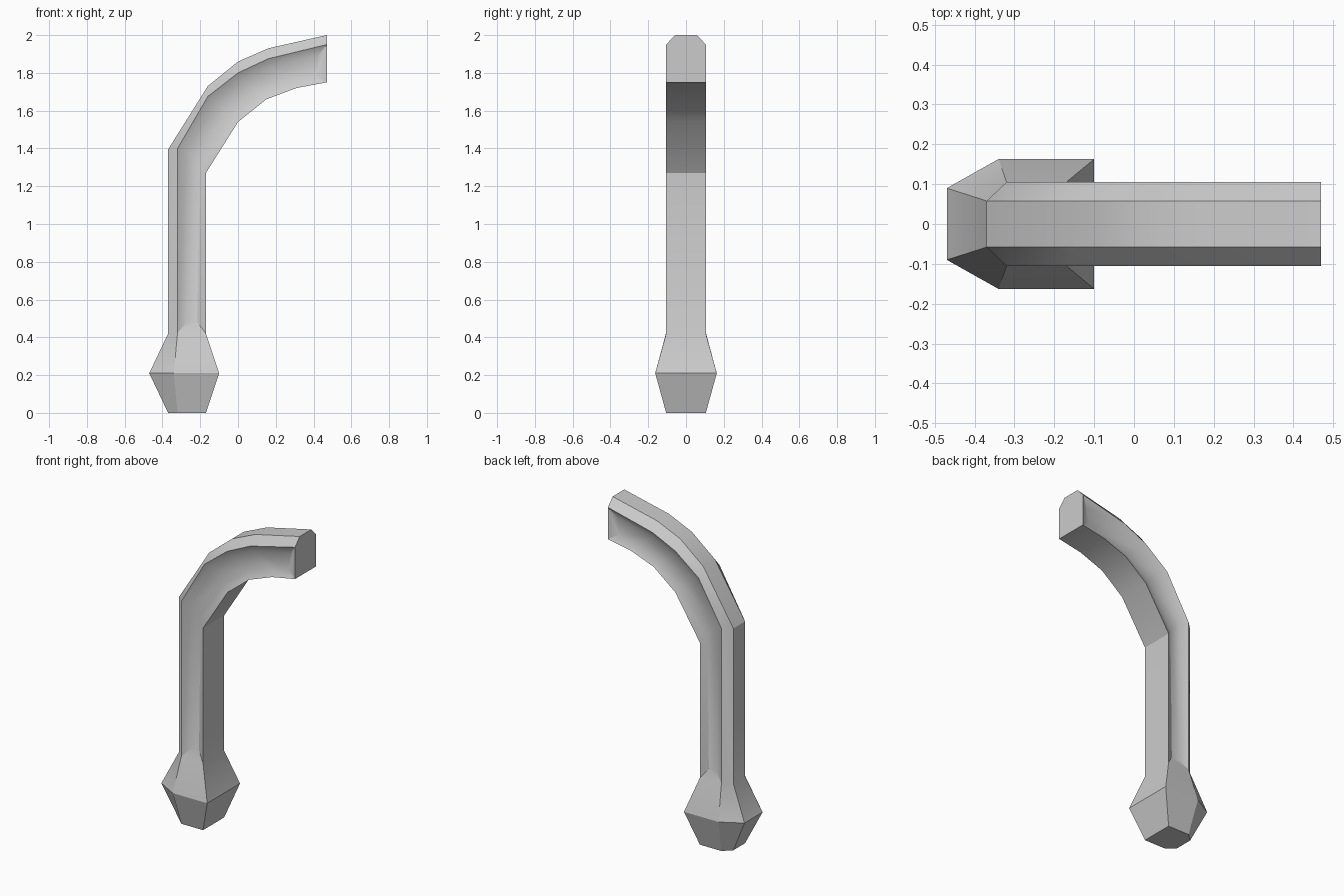
import bpy, bmesh, math

if "Cube" in bpy.data.objects:
    bpy.data.objects.remove(bpy.data.objects["Cube"])

# Side profile per station: (x, z) of outer edge, chamfer corner,
# groove floor outer, groove floor inner, inner corner
FOOT = [[(-.37, 0), (-.32, 0), (-.17, 0)],
        [(-.47, .21), (-.34, .21), (-.10, .21)]]
BEAM = [[(-.37, .42), (-.32, .425), (-.27, .48), (-.215, .48), (-.17, .42)],
        [(-.37, 1.395), (-.32, 1.40), (-.27, 1.39), (-.205, 1.315), (-.17, 1.27)],
        [(-.16, 1.73), (-.16, 1.675), (-.12, 1.645), (-.04, 1.575), (0, 1.54)],
        [(0, 1.86), (0, 1.80), (.025, 1.76), (.125, 1.695), (.15, 1.66)],
        [(.16, 1.93), (.16, 1.875), (.175, 1.835), (.29, 1.76), (.31, 1.72)],
        [(.47, 2), (.47, 1.95), (.42, 1.89), (.41, 1.785), (.47, 1.75)]]
FOOT_Y = [(.058, .105, .105), (.09, .163, .163)]
BEAM_Y = (.058, .105, .08, .08, .105)

bm = bmesh.new()


def ring(points, ys):
    """Both sides of one station: [front verts, back verts]."""
    return [[bm.verts.new((x, s * y, z)) for (x, z), y in zip(points, ys)]
            for s in (-1, 1)]


def bridge(a, b):
    """Skin two stations that have equal point counts."""
    for s in (0, 1):
        for i in range(len(a[s]) - 1):
            bm.faces.new((a[s][i], a[s][i + 1], b[s][i + 1], b[s][i]))
    for i in (0, -1):
        bm.faces.new((a[0][i], a[1][i], b[1][i], b[0][i]))


def solid(r):
    """The station outline without the groove points."""
    return [[v[0], v[1], v[-1]] for v in r]


def cap(r):
    bm.faces.new(r[0] + r[1][::-1])


foot = [ring(p, y) for p, y in zip(FOOT, FOOT_Y)]
beam = [ring(p, BEAM_Y) for p in BEAM]

# Flared foot
cap(foot[0])
bridge(foot[0], foot[1])
bridge(foot[1], solid(beam[0]))

# Grooved post and arm
for a, b in zip(beam, beam[1:]):
    bridge(a, b)

# Groove ends and solid tip
for r in (beam[0], beam[-1]):
    for s in (0, 1):
        bm.faces.new(r[s][1:])
cap(solid(beam[-1]))

bmesh.ops.recalc_face_normals(bm, faces=bm.faces)
mesh = bpy.data.meshes.new("curved_post")
bm.to_mesh(mesh)
bm.free()
post = bpy.data.objects.new("curved_post", mesh)
bpy.context.collection.objects.link(post)
bpy.context.view_layer.objects.active = post
post.select_set(True)
bpy.ops.object.shade_smooth_by_angle(angle=math.radians(30))
